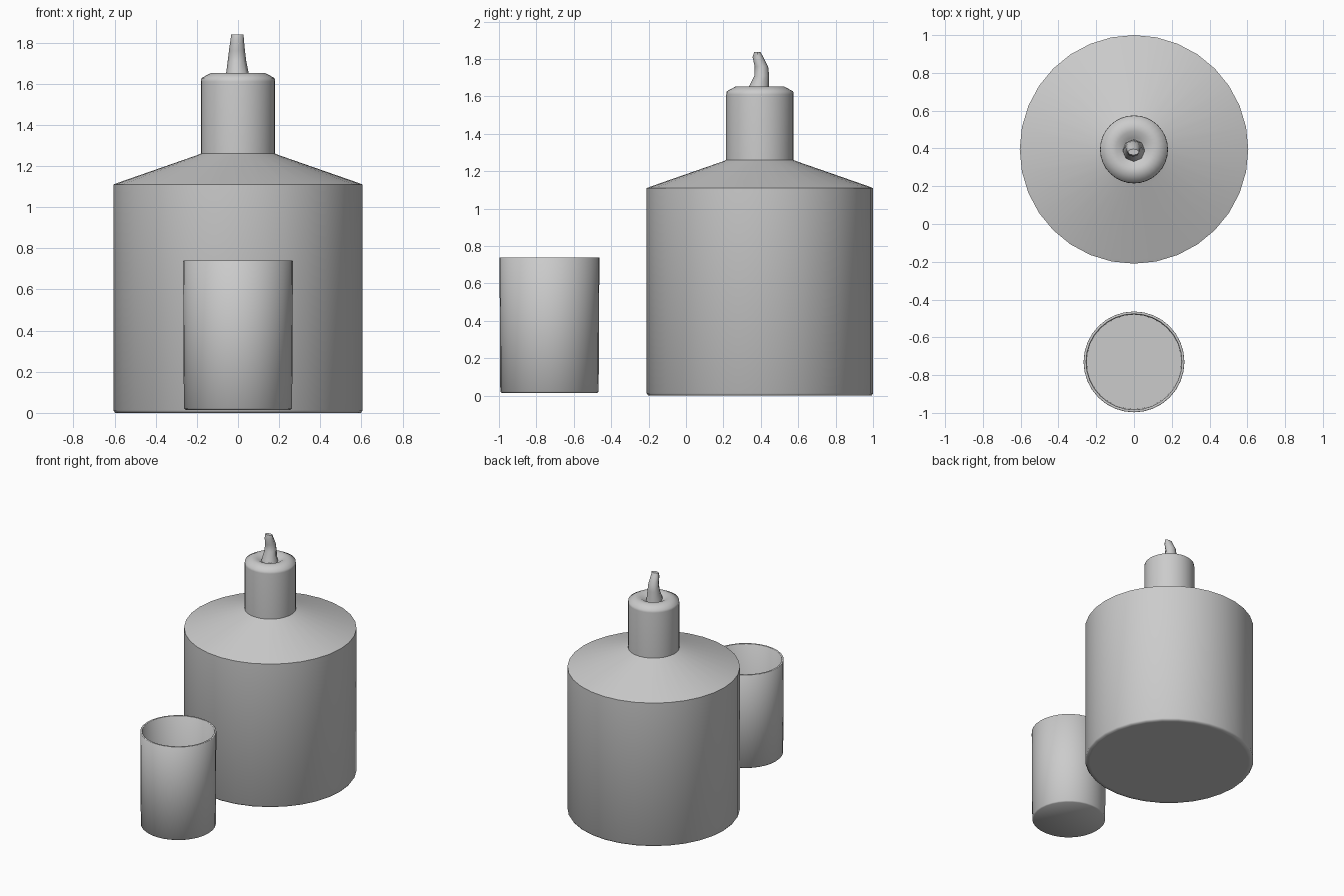
import bpy, bmesh
from math import sin, cos, pi

if "Cube" in bpy.data.objects:
    bpy.data.objects.remove(bpy.data.objects["Cube"])


def make_rings(name, rings, sides, smooth_angle=None):
    """Skin a stack of elliptical rings (x, y, z, rx, ry) and cap both ends."""
    bm = bmesh.new()
    loops = []
    for x, y, z, rx, ry in rings:
        loops.append([bm.verts.new((x + rx * cos(2 * pi * i / sides),
                                    y + ry * sin(2 * pi * i / sides), z))
                      for i in range(sides)])
    for a, b in zip(loops, loops[1:]):
        for i in range(sides):
            j = (i + 1) % sides
            bm.faces.new((a[i], a[j], b[j], b[i]))
    bm.faces.new(loops[0][::-1])
    bm.faces.new(loops[-1])
    bmesh.ops.recalc_face_normals(bm, faces=bm.faces)
    mesh = bpy.data.meshes.new(name)
    bm.to_mesh(mesh)
    bm.free()
    obj = bpy.data.objects.new(name, mesh)
    bpy.context.collection.objects.link(obj)
    for p in mesh.polygons:
        p.use_smooth = True
    if smooth_angle:
        bpy.ops.object.select_all(action='DESELECT')
        obj.select_set(True)
        bpy.context.view_layer.objects.active = obj
        bpy.ops.object.shade_smooth_by_angle(angle=smooth_angle)
    return obj


def lathe(name, y, profile, sides=32, smooth_angle=None):
    return make_rings(name, [(0, y, z, r, r) for r, z in profile], sides, smooth_angle)


# bottle: body, sloped shoulder, neck and rim dipping towards the nozzle
lathe("bottle", 0.395, [
    (0.57, 0.0), (0.597, 0.0), (0.605, 0.012), (0.605, 1.09), (0.605, 1.11),
    (0.585, 1.118), (0.20, 1.252), (0.18, 1.26), (0.18, 1.275),
    (0.18, 1.61), (0.178, 1.627), (0.13, 1.653), (0.095, 1.653),
    (0.06, 1.63), (0.04, 1.62)], smooth_angle=pi / 3)

# bent nozzle, leaning forward at the tip
make_rings("nozzle", [
    (0.0, 0.388, 1.61, 0.062, 0.062),
    (-0.003, 0.390, 1.65, 0.055, 0.055),
    (-0.005, 0.405, 1.71, 0.045, 0.040),
    (-0.005, 0.403, 1.76, 0.039, 0.036),
    (-0.004, 0.385, 1.81, 0.033, 0.029),
    (-0.003, 0.381, 1.838, 0.030, 0.016)], 8, pi / 3)

# open cup with thin walls and a floor
lathe("cup", -0.73, [
    (0.255, 0.015), (0.263, 0.022), (0.267, 0.738), (0.265, 0.74),
    (0.255, 0.74), (0.253, 0.738), (0.25, 0.035)], smooth_angle=pi / 3)
